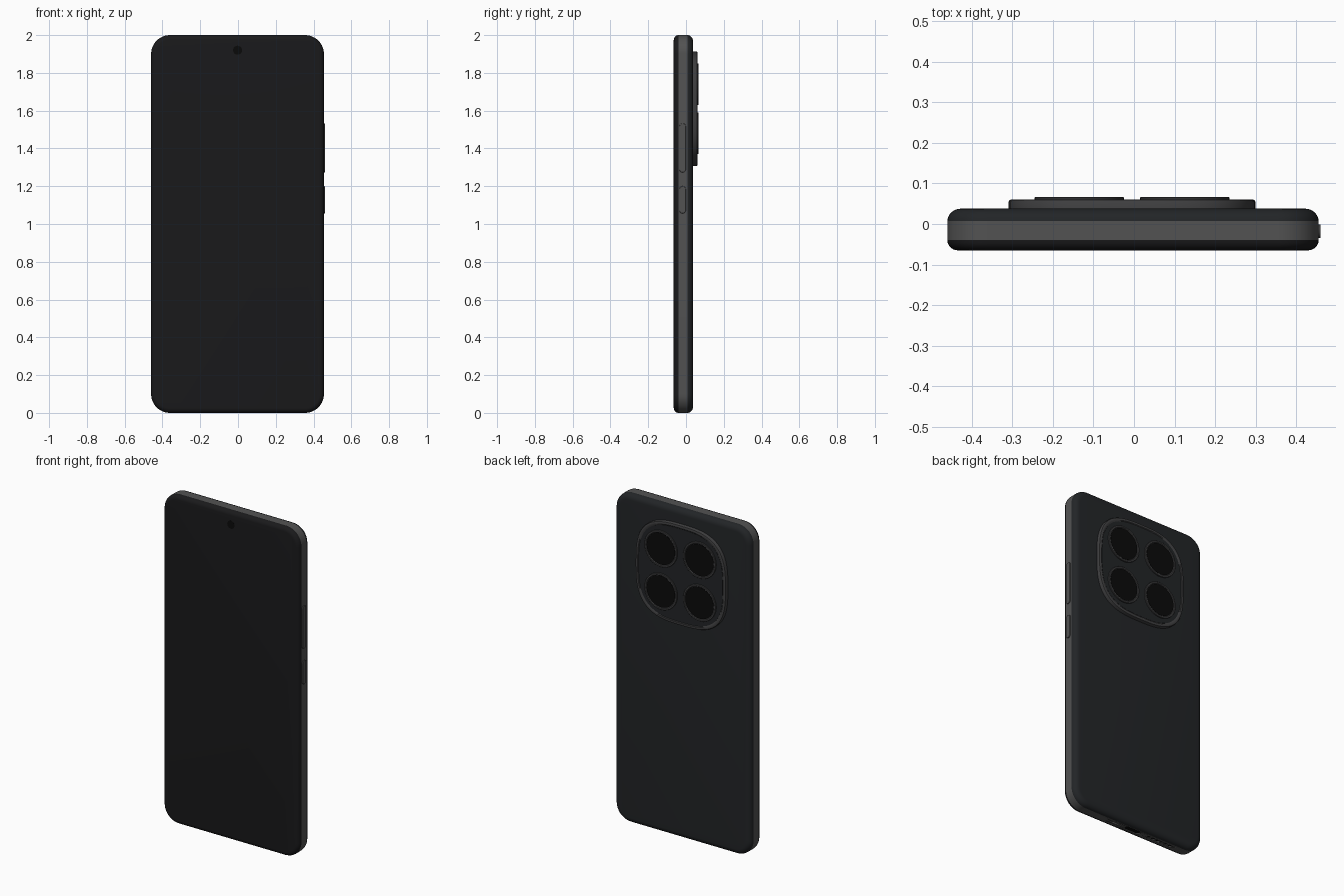
import bpy, bmesh, math

if "Cube" in bpy.data.objects:
    bpy.data.objects.remove(bpy.data.objects["Cube"])

CX = -0.0025          # body centre in x (side keys fill the rest)
HW, HH = 0.4575, 1.0  # body half width and half height


def material(name, r, g, b):
    m = bpy.data.materials.new(name)
    m.diffuse_color = (r, g, b, 1)
    m.use_nodes = True
    m.node_tree.nodes["Principled BSDF"].inputs["Base Color"].default_value = m.diffuse_color
    return m


SCREEN = material("screen_black", 0.010, 0.010, 0.011)
BACK = material("back_charcoal", 0.016, 0.018, 0.020)
FRAME = material("frame_grey", 0.085, 0.085, 0.085)
RIM = material("rim_grey", 0.05, 0.05, 0.052)
LENS = material("lens_black", 0.003, 0.003, 0.003)


def rounded(hw, hh, r, n=12):
    """Outline of a rounded rectangle centred on the origin."""
    pts = []
    for i, (sx, sy) in enumerate([(1, 1), (-1, 1), (-1, -1), (1, -1)]):
        for k in range(n + 1):
            a = math.pi / 2 * (i + k / n)
            pts.append((sx * (hw - r) + r * math.cos(a), sy * (hh - r) + r * math.sin(a)))
    return pts


def squircle(hw, hh, e=3.0, n=96):
    pts = []
    for k in range(n):
        c, s = math.cos(2 * math.pi * k / n), math.sin(2 * math.pi * k / n)
        pts.append((math.copysign(abs(c) ** (2 / e), c) * hw,
                    math.copysign(abs(s) ** (2 / e), s) * hh))
    return pts


def loft(name, rings, centre, axis, mat):
    """Skin a list of (outline, depth) along an axis and cap both ends."""
    bm = bmesh.new()
    rows = []
    for outline, d in rings:
        row = []
        for a, b in outline:
            a, b = a + centre[0], b + centre[1]
            row.append(bm.verts.new({'x': (d, a, b), 'y': (a, d, b), 'z': (a, b, d)}[axis]))
        rows.append(row)
    n = len(rows[0])
    for lo, hi in zip(rows, rows[1:]):
        for k in range(n):
            bm.faces.new((lo[k], lo[(k + 1) % n], hi[(k + 1) % n], hi[k]))
    bm.faces.new(rows[0])
    bm.faces.new(rows[-1])
    bmesh.ops.remove_doubles(bm, verts=bm.verts, dist=1e-6)
    bmesh.ops.recalc_face_normals(bm, faces=bm.faces)
    me = bpy.data.meshes.new(name)
    bm.to_mesh(me)
    bm.free()
    ob = bpy.data.objects.new(name, me)
    bpy.context.collection.objects.link(ob)
    me.materials.append(mat)
    bpy.ops.object.select_all(action='DESELECT')
    ob.select_set(True)
    bpy.context.view_layer.objects.active = ob
    bpy.ops.object.shade_smooth_by_angle(angle=math.radians(35))
    return ob


def body_ring(inset, y):
    return rounded(HW - inset, HH - inset, 0.1 - inset), y


def edge_curve(y0, y1, inset, n=6):
    """Rings of a quarter-ellipse edge going from the wall to the face."""
    return [body_ring(inset * (1 - math.cos(math.pi / 2 * k / n)),
                      y0 + (y1 - y0) * math.sin(math.pi / 2 * k / n)) for k in range(n + 1)]


# Body: metal frame between a front glass and a back shell
frame = loft("frame", [body_ring(0, -0.04), body_ring(0, 0.007)], (CX, 1), 'y', FRAME)
loft("front_glass", edge_curve(-0.04, -0.065, 0.026), (CX, 1), 'y', SCREEN)
loft("back_shell", edge_curve(0.007, 0.038, 0.034), (CX, 1), 'y', BACK)

# Front camera
loft("front_camera", [(rounded(0.024, 0.024, 0.024), -0.064),
                      (rounded(0.024, 0.024, 0.024), -0.0655)], (CX, 1.92), 'y', LENS)

# Side keys
for name, z0, z1 in [("volume_key", 1.273, 1.533), ("power_key", 1.056, 1.2)]:
    h = (z1 - z0) / 2
    loft(name, [(rounded(0.017, h, 0.0165), 0.445), (rounded(0.017, h, 0.0165), 0.4585),
                (rounded(0.0155, h - 0.0015, 0.015), 0.46)], (-0.018, (z0 + z1) / 2), 'x', FRAME)

# Camera island: raised rim around a slightly sunken deck
IX, IZ = -0.005, 1.61
steps = [(0, 0.03), (0, 0.055), (0.002, 0.059), (0.006, 0.0605), (0.016, 0.0605), (0.02, 0.0575)]
loft("camera_rim", [(squircle(0.304 - i, 0.304 - i), y) for i, y in steps], (IX, IZ), 'y', RIM)
loft("camera_deck", [(squircle(0.283, 0.283), 0.05), (squircle(0.283, 0.283), 0.0585)],
     (IX, IZ), 'y', BACK)

# Four lenses
ring = [(0.11, 0.05), (0.11, 0.0645), (0.1085, 0.066), (0.1, 0.066), (0.096, 0.0625)]
for sx in (-1, 1):
    for sz in (-1, 1):
        c = (IX + 0.13 * sx, IZ + 0.13 * sz)
        loft("lens_ring", [(rounded(r, r, r), y) for r, y in ring], c, 'y', RIM)
        loft("lens_glass", [(rounded(0.095, 0.095, 0.095), 0.06),
                            (rounded(0.095, 0.095, 0.095), 0.0635)], c, 'y', LENS)

# Bottom openings: charging port and speaker slots, each with a dark floor
openings = [("port", CX, 0.052, 0.016)]
openings += [("speaker", -0.12 - 0.03 * k, 0.01, 0.0095) for k in range(6)]
for name, x, hw, hy in openings:
    o = rounded(hw, hy, min(hw, hy) * 0.98, 6)
    cutter = loft(name + "_cutter", [(o, -0.02), (o, 0.04)], (x, -0.0165), 'z', LENS)
    cutter.hide_render = True
    cutter.hide_set(True)
    mod = frame.modifiers.new(name, 'BOOLEAN')
    mod.operation = 'DIFFERENCE'
    mod.solver = 'EXACT'
    mod.object = cutter
    loft(name + "_floor", [(o, 0.006), (o, 0.039)], (x, -0.0165), 'z', LENS)
